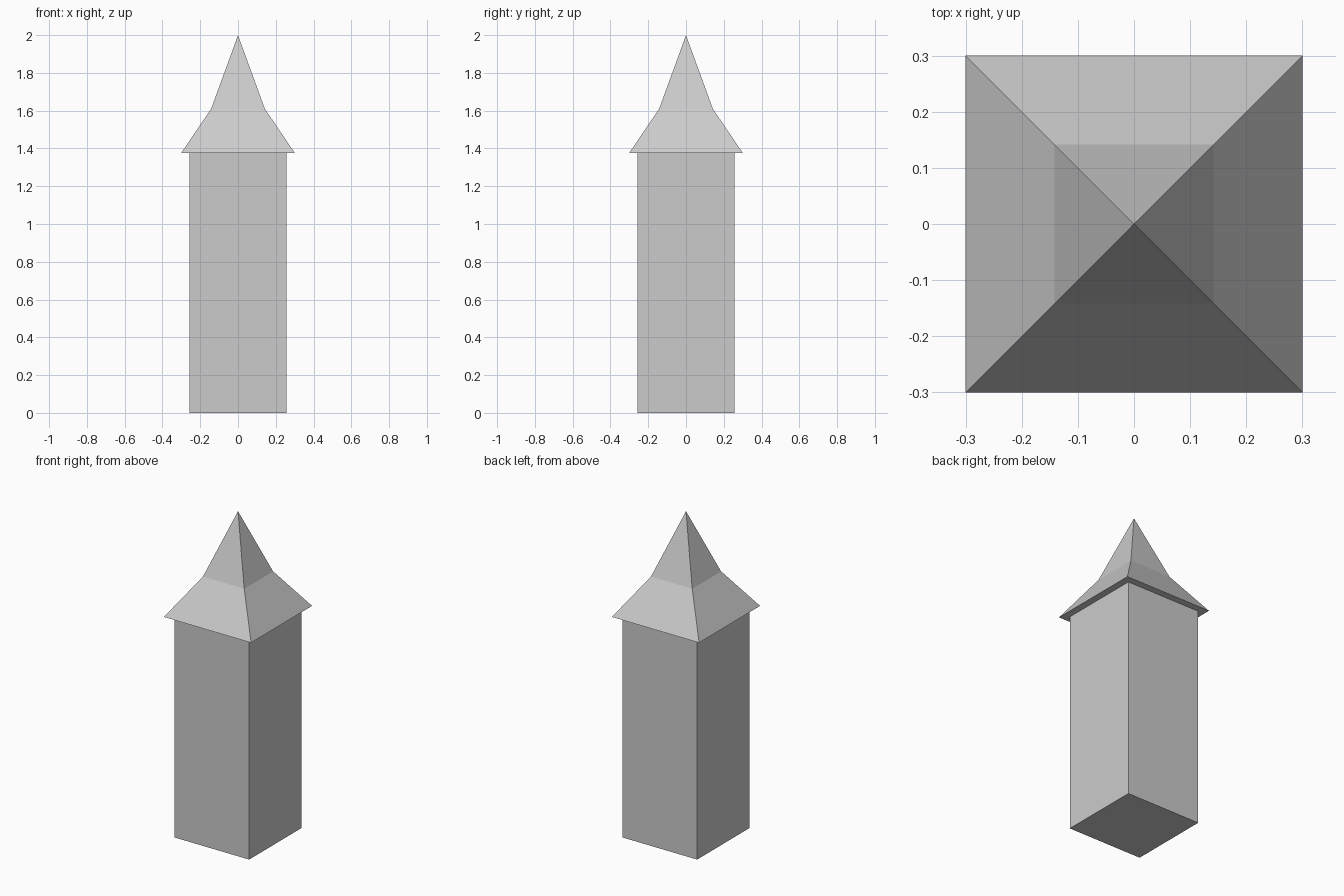
import bpy, bmesh

if "Cube" in bpy.data.objects:
    bpy.data.objects.remove(bpy.data.objects["Cube"])


def square_loft(name, profile, cap_bottom=False):
    """Stack square rings (half_width, z); a zero half width closes to a point."""
    bm = bmesh.new()
    rings = []
    for h, z in profile:
        corners = [(0, 0)] if h == 0 else [(-h, -h), (h, -h), (h, h), (-h, h)]
        rings.append([bm.verts.new((x, y, z)) for x, y in corners])
    for low, high in zip(rings, rings[1:]):
        for i in range(4):
            j = (i + 1) % 4
            if len(high) == 1:
                bm.faces.new((low[i], low[j], high[0]))
            else:
                bm.faces.new((low[i], low[j], high[j], high[i]))
    if cap_bottom:
        bm.faces.new(rings[0][::-1])
    mesh = bpy.data.meshes.new(name)
    bm.to_mesh(mesh)
    bm.free()
    obj = bpy.data.objects.new(name, mesh)
    bpy.context.collection.objects.link(obj)
    return obj


EAVE_Z = 1.377
BODY = 0.257

# Square tower shaft, its top is covered by the roof
square_loft("tower_body", [(BODY, 0), (BODY, EAVE_Z)], cap_bottom=True)

# Roof: flat soffit, flared lower slope, steep spire
square_loft("spire_roof", [(BODY, EAVE_Z), (0.30, EAVE_Z), (0.142, 1.61), (0, 2.0)])
